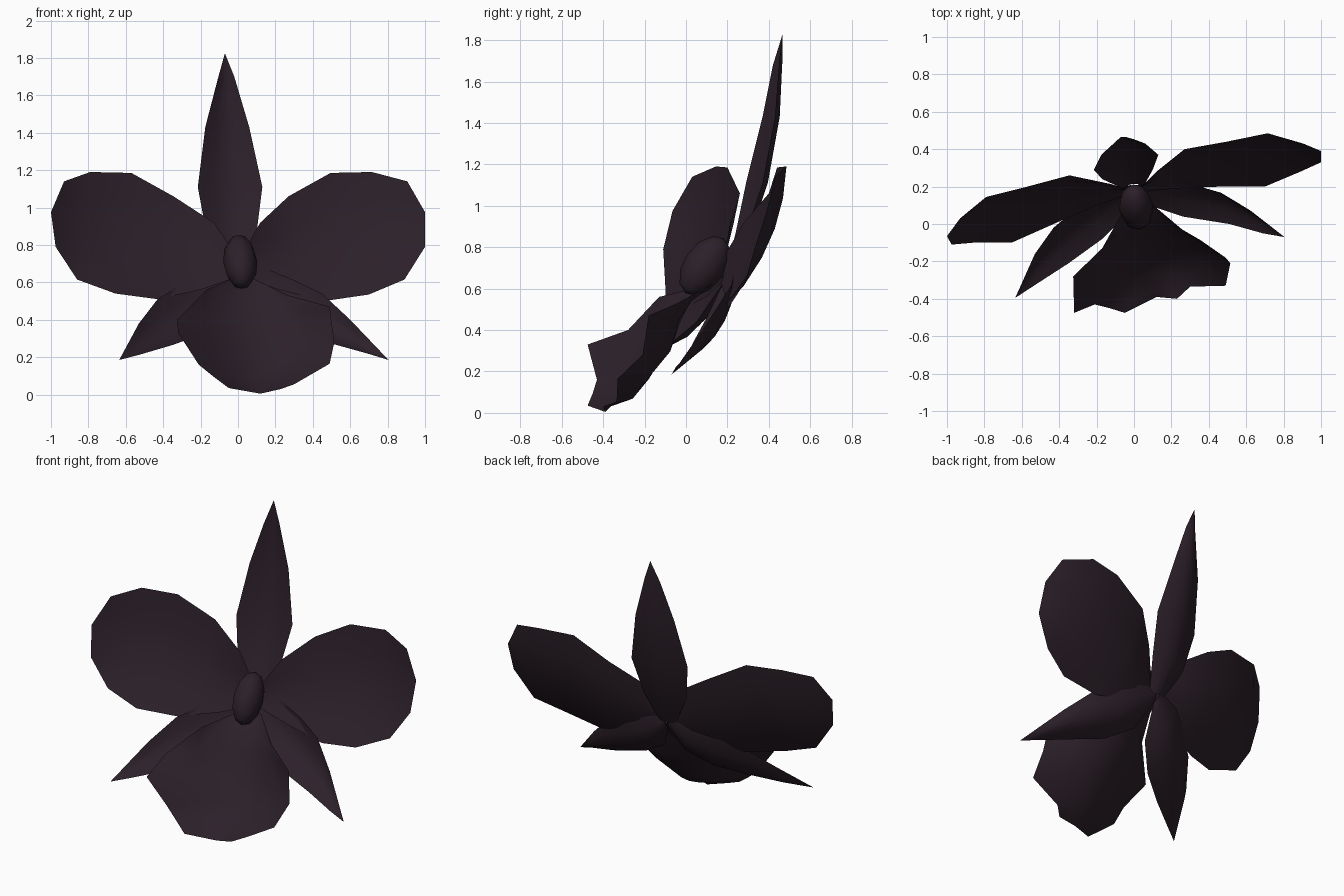
import bpy, math
from mathutils import Vector


def material(name, rgb):
    m = bpy.data.materials.new(name)
    m.diffuse_color = (*rgb, 1)
    return m


plum = material("dark plum", (0.025, 0.0145, 0.0225))


def petal(name, rows, back=(0, 1, 0), cols=4):
    """Loft a cupped petal: each row is (one edge, other edge, cup depth)."""
    verts, faces = [], []
    back = Vector(back).normalized()
    for a, b, depth in rows:
        for i in range(cols + 1):
            t = i / cols
            verts.append(Vector(a).lerp(Vector(b), t) + back * depth * 4 * t * (1 - t))
    w = cols + 1
    for r in range(len(rows) - 1):
        for i in range(cols):
            k = r * w + i
            faces.append((k, k + 1, k + w + 1, k + w))
    mesh = bpy.data.meshes.new(name)
    mesh.from_pydata(verts, [], faces)
    mesh.materials.append(plum)
    obj = bpy.data.objects.new(name, mesh)
    bpy.context.collection.objects.link(obj)
    bpy.context.view_layer.objects.active = obj
    # merge the pointed tips, then make the normals consistent
    bpy.ops.object.select_all(action='DESELECT')
    obj.select_set(True)
    bpy.ops.object.mode_set(mode='EDIT')
    bpy.ops.mesh.select_all(action='SELECT')
    bpy.ops.mesh.remove_doubles(threshold=0.0005)
    bpy.ops.mesh.normals_make_consistent(inside=False)
    bpy.ops.object.mode_set(mode='OBJECT')
    if sum(p.normal.y * p.area for p in mesh.polygons) > 0:
        mesh.flip_normals()
    bpy.ops.object.shade_smooth()
    return obj


# Upright sepal
tip = (-0.07, 0.465, 1.825)
petal("top_sepal", [
    ((-0.06, 0.19, 0.67), (0.05, 0.20, 0.67), 0.02),
    ((-0.17, 0.24, 0.87), (0.10, 0.29, 0.87), 0.05),
    ((-0.215, 0.29, 1.11), (0.13, 0.37, 1.11), 0.06),
    ((-0.175, 0.37, 1.43), (0.06, 0.43, 1.43), 0.05),
    ((-0.11, 0.42, 1.68), (-0.02, 0.45, 1.70), 0.03),
    (tip, tip, 0)])

# Broad side petals
tip = (-1.0, -0.065, 0.975)
petal("left_petal", [
    ((-0.01, 0.18, 0.75), (0.0, 0.17, 0.63), 0.01),
    ((-0.13, 0.215, 0.92), (-0.2, 0.10, 0.56), 0.03),
    ((-0.345, 0.26, 1.06), (-0.43, 0.0, 0.51), 0.05),
    ((-0.57, 0.20, 1.185), (-0.655, -0.10, 0.54), 0.06),
    ((-0.79, 0.145, 1.19), (-0.86, -0.10, 0.615), 0.04),
    ((-0.93, 0.03, 1.14), (-0.975, -0.11, 0.79), 0.01),
    (tip, tip, 0)], (-0.3, 1, -0.3))
petal("right_petal", [
    ((0.02, 0.18, 0.75), (0.02, 0.17, 0.63), 0.01),
    ((0.12, 0.28, 0.92), (0.22, 0.19, 0.56), 0.03),
    ((0.27, 0.40, 1.06), (0.46, 0.20, 0.50), 0.05),
    ((0.495, 0.44, 1.185), (0.70, 0.20, 0.535), 0.07),
    ((0.715, 0.485, 1.19), (0.89, 0.28, 0.615), 0.05),
    ((0.905, 0.43, 1.14), (1.0, 0.33, 0.79), 0.02),
    ((1.0, 0.39, 0.975), (1.0, 0.39, 0.975), 0)], (-0.3, 1, -0.3))

# Narrow lower sepals
tip = (-0.635, -0.395, 0.185)
petal("lower_left_sepal", [
    ((-0.03, 0.20, 0.71), (0.0, 0.18, 0.63), 0.02),
    ((-0.17, 0.18, 0.65), (-0.04, 0.05, 0.44), 0.05),
    ((-0.30, 0.09, 0.59), (-0.17, -0.08, 0.33), 0.07),
    ((-0.43, -0.02, 0.51), (-0.35, -0.21, 0.265), 0.065),
    ((-0.53, -0.16, 0.38), (-0.52, -0.32, 0.215), 0.04),
    (tip, tip, 0)], (0, 1, -0.6))
tip = (0.805, -0.07, 0.185)
petal("lower_right_sepal", [
    ((0.01, 0.20, 0.71), (0.0, 0.18, 0.63), 0.02),
    ((0.16, 0.23, 0.67), (0.08, 0.10, 0.46), 0.05),
    ((0.28, 0.22, 0.62), (0.26, 0.04, 0.35), 0.07),
    ((0.45, 0.17, 0.54), (0.51, 0.0, 0.27), 0.065),
    ((0.60, 0.08, 0.40), (0.69, -0.05, 0.22), 0.04),
    (tip, tip, 0)], (0, 1, -0.7))

# Wide cupped lip with a curled lower edge
tip = (0.12, -0.39, 0.005)
petal("lip", [
    ((-0.03, 0.12, 0.62), (0.08, 0.12, 0.62), 0.01),
    ((-0.17, -0.13, 0.56), (0.27, -0.04, 0.53), 0.11),
    ((-0.325, -0.28, 0.40), (0.49, -0.18, 0.47), 0.20),
    ((-0.32, -0.475, 0.33), (0.515, -0.21, 0.28), 0.25),
    ((-0.21, -0.43, 0.16), (0.49, -0.33, 0.165), 0.20),
    ((-0.13, -0.45, 0.095), (0.30, -0.335, 0.055), 0.13),
    ((-0.05, -0.475, 0.035), (0.23, -0.40, 0.03), 0.07),
    (tip, tip, 0)], (0, 1, 0), cols=6)

# Central column
bpy.ops.mesh.primitive_uv_sphere_add(segments=8, ring_count=6, radius=1,
                                     location=(0.012, 0.09, 0.71),
                                     rotation=(math.radians(-35), 0, math.radians(8)))
column = bpy.context.object
column.name = "column"
column.scale = (0.092, 0.102, 0.162)
column.data.materials.append(plum)
bpy.ops.object.shade_smooth()
